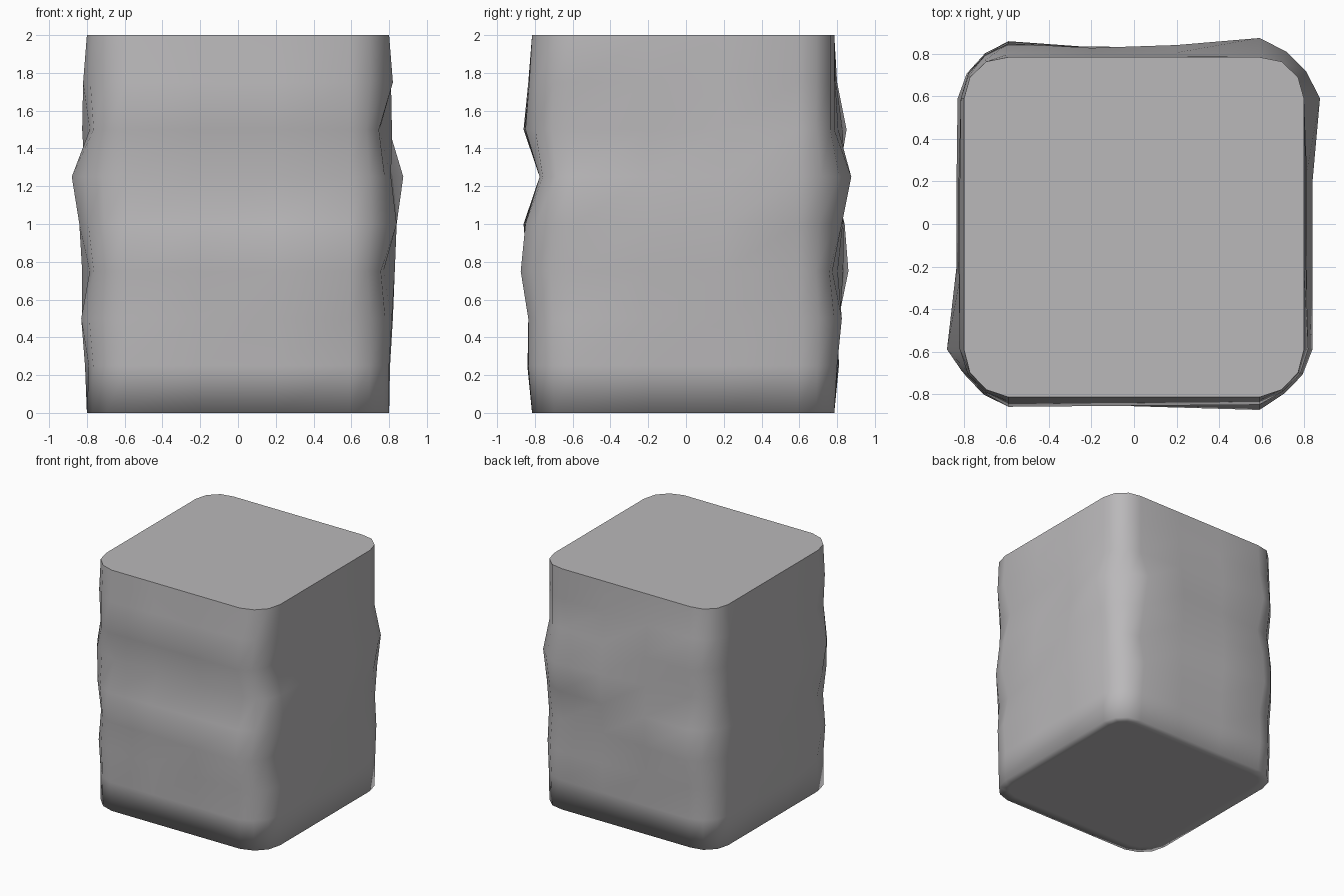
import bpy, bmesh, math

if "Cube" in bpy.data.objects:
    bpy.data.objects.remove(bpy.data.objects["Cube"])

# Each ring: z, front y (left, right), right x (front, middle, back),
# back y (right, left), left x (back, middle, front)
RINGS = [
    (0.00, -.815, -.815, .80, .80, .80, .785, .785, -.80, -.80, -.80),
    (0.25, -.84, -.835, .80, .805, .805, .80, .81, -.81, -.81, -.79),
    (0.50, -.83, -.835, .815, .82, .815, .825, .80, -.81, -.825, -.83),
    (0.75, -.84, -.875, .77, .83, .81, .775, .86, -.82, -.825, -.785),
    (1.00, -.86, -.85, .84, .84, .83, .825, .84, -.83, -.835, -.84),
    (1.25, -.775, -.775, .81, .805, .875, .875, .775, -.80, -.81, -.88),
    (1.50, -.86, -.85, .75, .815, .80, .785, .85, -.815, -.825, -.785),
    (1.75, -.835, -.83, .82, .81, .80, .785, .80, -.815, -.82, -.82),
    (2.00, -.815, -.815, .80, .80, .80, .785, .785, -.80, -.80, -.80),
]
C = 0.59     # corner arc centre
STEPS = 3    # segments per corner


def ring_points(ring):
    z, fl, fr, rf, rm, rb, br, bl, lb, lm, lf = ring
    # corner x, y, signs, start angle, middle offset of the following wall
    corners = [(rf, fr, 1, -1, -90, rm), (rb, br, 1, 1, 0, None),
               (lb, bl, -1, 1, 90, lm), (lf, fl, -1, -1, 180, None)]
    arcs = []
    for x, y, sx, sy, start, mid in corners:
        arc = []
        for i in range(STEPS + 1):
            a = math.radians(start + 90 * i / STEPS)
            damp = 1 if i in (0, STEPS) else 0.6   # corners bulge less than walls
            rx = 0.21 + (abs(x) - C - 0.21) * damp
            ry = 0.21 + (abs(y) - C - 0.21) * damp
            arc.append((sx * C + rx * math.cos(a), sy * C + ry * math.sin(a), z))
        arcs.append(arc)
    pts = []
    for k, arc in enumerate(arcs):
        pts += arc
        p, q, mid = arc[-1], arcs[(k + 1) % 4][0], corners[k][5]
        # two points along each straight wall
        for t in (0.33, 0.67):
            px, py = (p[c] + (q[c] - p[c]) * t for c in (0, 1))
            pts.append((px if mid is None else mid, py, z))
    return pts


# Rough stone block, skinned ring by ring
bm = bmesh.new()
rings = [[bm.verts.new(p) for p in ring_points(r)] for r in RINGS]
n = len(rings[0])
for low, high in zip(rings, rings[1:]):
    for i in range(n):
        j = (i + 1) % n
        bm.faces.new((low[i], low[j], high[j], high[i]))
top = bm.faces.new(rings[-1])
bottom = bm.faces.new(rings[0][::-1])
for e in top.edges:
    e.smooth = False
bm.normal_update()
# Inset base so only its border shades softly
bmesh.ops.inset_region(bm, faces=[bottom], thickness=0.08)
for f in bm.faces:
    f.smooth = True
top.smooth = False

mesh = bpy.data.meshes.new("stone_block")
bm.to_mesh(mesh)
bm.free()
block = bpy.data.objects.new("stone_block", mesh)
bpy.context.collection.objects.link(block)

mat = bpy.data.materials.new("stone grey")
mat.diffuse_color = (0.49, 0.48, 0.49, 1)
mat.use_nodes = True
mat.node_tree.nodes["Principled BSDF"].inputs["Base Color"].default_value = mat.diffuse_color
mesh.materials.append(mat)
